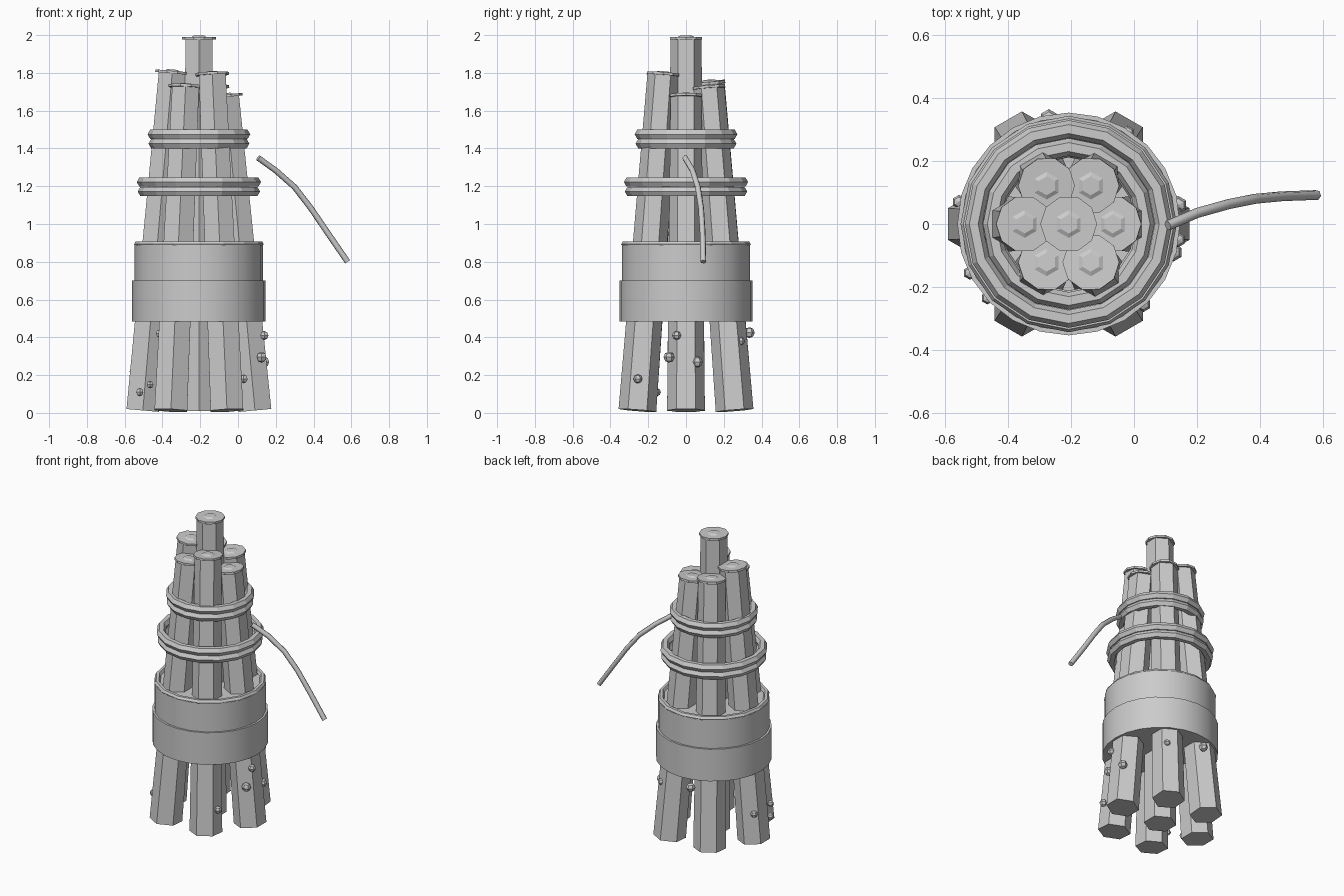
import bpy, bmesh, math
from mathutils import Vector, Matrix

if "Cube" in bpy.data.objects:
    bpy.data.objects.remove(bpy.data.objects["Cube"])

CX = -0.207
grey = bpy.data.materials.new("weathered_grey")
grey.diffuse_color = (0.6, 0.6, 0.6, 1)
grey.use_nodes = True
grey.node_tree.nodes["Principled BSDF"].inputs["Base Color"].default_value = grey.diffuse_color


def finish(name, bm, smooth=False):
    bmesh.ops.recalc_face_normals(bm, faces=bm.faces)
    me = bpy.data.meshes.new(name)
    bm.to_mesh(me)
    bm.free()
    me.materials.append(grey)
    ob = bpy.data.objects.new(name, me)
    bpy.context.collection.objects.link(ob)
    if smooth:
        bpy.context.view_layer.objects.active = ob
        ob.select_set(True)
        bpy.ops.object.shade_smooth_by_angle()
        ob.select_set(False)
    return ob


def lathe(bm, rings, n, turn=0.0, mat=Matrix()):
    """Stack of n-sided rings given as (radius, z), closed at both ends."""
    loops = []
    for r, z in rings:
        loops.append([bm.verts.new(mat @ Vector((r * math.cos(turn + 2 * math.pi * i / n),
                                                 r * math.sin(turn + 2 * math.pi * i / n), z)))
                      for i in range(n)])
    for a, b in zip(loops, loops[1:]):
        for i in range(n):
            j = (i + 1) % n
            bm.faces.new((a[i], a[j], b[j], b[i]))
    bm.faces.new(loops[0][::-1])
    bm.faces.new(loops[-1])


def pile(name, base, top):
    """Tapered six-sided timber with a round cap and a shallow six-sided button."""
    base, top = Vector(base), Vector(top)
    axis = top - base
    h = axis.length
    mat = Matrix.Translation(base) @ Vector((0, 0, 1)).rotation_difference(axis).to_matrix().to_4x4()
    bm = bmesh.new()
    lathe(bm, [(0.1, 0), (0.082, h - 0.012)], 6, math.pi / 6, mat)
    finish(name, bm)
    bm = bmesh.new()
    lathe(bm, [(0.09, h - 0.018), (0.09, h - 0.004)], 10, 0, mat)
    lathe(bm, [(0.048, h - 0.006), (0.03, h + 0.003)], 6, math.pi / 6, mat)
    finish(name + "_cap", bm)


def ring(name, R, r, z, n=16, m=6):
    bm = bmesh.new()
    v = [[bm.verts.new((CX + (R + r * math.cos(2 * math.pi * j / m)) * math.cos(2 * math.pi * i / n),
                        (R + r * math.cos(2 * math.pi * j / m)) * math.sin(2 * math.pi * i / n),
                        z + r * math.sin(2 * math.pi * j / m))) for j in range(m)] for i in range(n)]
    for i in range(n):
        for j in range(m):
            i2, j2 = (i + 1) % n, (j + 1) % m
            bm.faces.new((v[i][j], v[i2][j], v[i2][j2], v[i][j2]))
    finish(name, bm)


# Leaning outer piles and the tall centre pile
for k, z in enumerate((1.69, 1.735, 1.76, 1.815, 1.74, 1.805)):
    a = math.radians(60 * k)
    d = Vector((math.cos(a), math.sin(a), 0))
    c = Vector((CX, 0, 0))
    pile(f"outer_pile_{k + 1}", c + d * 0.297 + Vector((0, 0, 0.013)), c + d * 0.14 + Vector((0, 0, z)))
pile("centre_pile", (CX, 0, 0.01), (CX, 0, 1.995))

# Two-step collar with a rim
for name, r, z0, z1 in (("lower_collar", 0.353, 0.485, 0.70), ("upper_collar", 0.34, 0.70, 0.89)):
    bm = bmesh.new()
    lathe(bm, [(r, z0), (r, z1)], 24, 0, Matrix.Translation((CX, 0, 0)))
    finish(name, bm, True)
ring("collar_rim", 0.325, 0.018, 0.893)

# Rope lashings
for i, (R, z) in enumerate(((0.296, 1.172), (0.301, 1.222), (0.239, 1.425), (0.244, 1.475))):
    ring(f"rope_lashing_{i + 1}", R, 0.028, z)

# Loose rope end
cu = bpy.data.curves.new("loose_rope", 'CURVE')
cu.dimensions = '3D'
cu.bevel_depth = 0.016
cu.bevel_resolution = 1
cu.use_fill_caps = True
path = [(0.107, -0.005, 1.35), (0.20, 0.035, 1.283), (0.30, 0.063, 1.195),
        (0.385, 0.08, 1.085), (0.47, 0.088, 0.96), (0.58, 0.092, 0.80)]
sp = cu.splines.new('POLY')
sp.points.add(len(path) - 1)
for p, co in zip(sp.points, path):
    p.co = (*co, 1)
cu.materials.append(grey)
rope = bpy.data.objects.new("loose_rope", cu)
bpy.context.collection.objects.link(rope)

# Barnacles on the lower piles
bm = bmesh.new()
for x, y, z, r in ((-.52, -.155, .11, .022), (-.465, -.235, .15, .02), (.03, -.255, .18, .024),
                   (.125, -.09, .295, .029), (.14, -.05, .41, .024), (.14, .06, .27, .029),
                   (-.27, .335, .425, .029), (-.02, .29, .38, .022), (-.415, -.235, .42, .022),
                   (-.555, .07, .22, .022)):
    bmesh.ops.create_uvsphere(bm, u_segments=6, v_segments=4, radius=r,
                              matrix=Matrix.Translation((x, y, z)))
finish("barnacles", bm)
